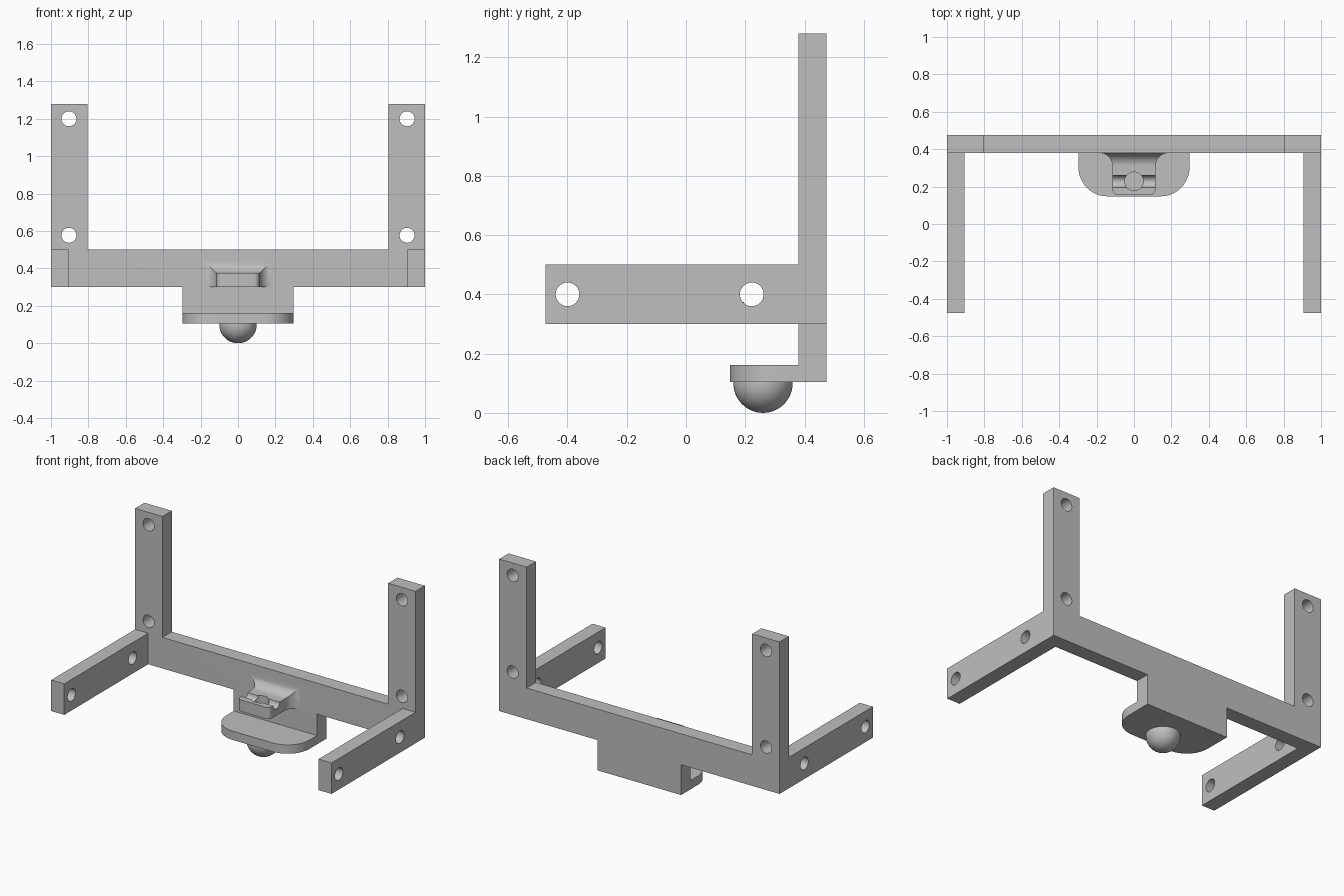
import bpy, bmesh
from math import sin, cos, pi, radians
from mathutils import Vector

if "Cube" in bpy.data.objects:
    bpy.data.objects.remove(bpy.data.objects["Cube"])

GREY = (0.52, 0.52, 0.52, 1)
plastic = bpy.data.materials.new("grey plastic")
plastic.use_nodes = True
plastic.diffuse_color = GREY
plastic.node_tree.nodes["Principled BSDF"].inputs["Base Color"].default_value = GREY


def arc(cx, cy, r, a0, a1, n=12):
    """Points on a circular arc, angles in degrees."""
    angles = [radians(a0 + (a1 - a0) * i / n) for i in range(n + 1)]
    return [(cx + r * cos(a), cy + r * sin(a)) for a in angles]


def mirrored(half):
    """Close a right-hand outline with its copy across the centre line."""
    return half + [(-x, y) for x, y in reversed(half)]


def prism(name, outline, axis, lo, hi):
    """Extrude a 2D outline along the x, y or z axis."""
    place = {"x": lambda a, b, t: (t, a, b),
             "y": lambda a, b, t: (a, t, b),
             "z": lambda a, b, t: (a, b, t)}[axis]
    bm = bmesh.new()
    base = bm.faces.new([bm.verts.new(place(a, b, lo)) for a, b in outline])
    new = bmesh.ops.extrude_face_region(bm, geom=[base])["geom"]
    verts = [v for v in new if isinstance(v, bmesh.types.BMVert)]
    bmesh.ops.translate(bm, verts=verts, vec=Vector(place(0, 0, hi - lo)))
    bmesh.ops.recalc_face_normals(bm, faces=bm.faces)
    mesh = bpy.data.meshes.new(name)
    bm.to_mesh(mesh)
    bm.free()
    mesh.materials.append(plastic)
    obj = bpy.data.objects.new(name, mesh)
    bpy.context.collection.objects.link(obj)
    return obj


def combine(target, other, operation):
    """Apply a boolean and discard the second object."""
    mod = target.modifiers.new("boolean", "BOOLEAN")
    mod.operation, mod.solver, mod.object = operation, "EXACT", other
    bpy.context.view_layer.objects.active = target
    bpy.ops.object.modifier_apply(modifier=mod.name)
    bpy.data.objects.remove(other)


def rect(a0, b0, a1, b1):
    return [(a0, b0), (a1, b0), (a1, b1), (a0, b1)]


def smooth(obj):
    bpy.ops.object.select_all(action="DESELECT")
    obj.select_set(True)
    bpy.context.view_layer.objects.active = obj
    bpy.ops.object.shade_smooth_by_angle(angle=radians(30))


FRONT, BACK = 0.38, 0.475   # faces of the upright frame

# Upright frame: crossbar, two posts and the lower tab
bracket = prism("bracket_frame", mirrored(
    [(0.297, 0.105), (0.297, 0.3), (1, 0.3), (1, 1.28), (0.805, 1.28), (0.805, 0.5)]),
    "y", FRONT, BACK)

# Forward arms
for side in (-1, 1):
    lo, hi = sorted((side * 0.907, side))
    combine(bracket, prism("arm", rect(-BACK, 0.3, 0.43, 0.5), "x", lo, hi), "UNION")

# Rounded shelf under the clip
shelf = prism("shelf", mirrored([(0.297, 0.43)] + arc(0.142, 0.303, 0.155, 0, -90)),
              "z", 0.105, 0.162)
combine(bracket, shelf, "UNION")

# Clip: flared plan crossed with a side profile that has a groove on top
clip = prism("clip", mirrored([(0.185, 0.43)] + arc(0.185, 0.31, 0.07, 90, 180)
                              + arc(0.085, 0.185, 0.03, 0, -90)), "z", 0.2, 0.6)
profile = ([(0.1, 0.3), (0.43, 0.3), (0.43, 0.445)]
           + arc(0.31, 0.445, 0.07, 0, -90)
           + arc(0.228, 0.375, 0.032, 0, -180) + [(0.1, 0.375)])
combine(clip, prism("clip_profile", profile, "x", -0.4, 0.4), "INTERSECT")
combine(clip, prism("clip_hole", arc(0, 0.228, 0.05, 0, 348.75, 31), "z", 0.25, 0.5),
        "DIFFERENCE")
combine(bracket, clip, "UNION")

# Screw holes through the posts and arms
def hole(a, b):
    return arc(a, b, 0.04, 0, 348.75, 31)

for side in (-1, 1):
    for z in (0.577, 1.2):
        combine(bracket, prism("post_hole", hole(side * 0.904, z), "y", 0.3, 0.6), "DIFFERENCE")
    for y in (-0.4, 0.222):
        lo, hi = sorted((side * 0.85, side * 1.1))
        combine(bracket, prism("arm_hole", hole(y, 0.4), "x", lo, hi), "DIFFERENCE")
smooth(bracket)

# Ball foot half sunk into the shelf
bpy.ops.mesh.primitive_uv_sphere_add(segments=48, ring_count=24, radius=0.1,
                                     location=(0, 0.26, 0.1))
ball = bpy.context.object
ball.name = "ball_foot"
ball.data.materials.append(plastic)
bm = bmesh.new()
bm.from_mesh(ball.data)
cut = bmesh.ops.bisect_plane(bm, geom=bm.verts[:] + bm.edges[:] + bm.faces[:],
                             plane_co=(0, 0, 0.02), plane_no=(0, 0, 1), clear_outer=True)
bmesh.ops.holes_fill(bm, edges=[e for e in cut["geom_cut"] if isinstance(e, bmesh.types.BMEdge)])
bm.to_mesh(ball.data)
bm.free()
smooth(ball)
